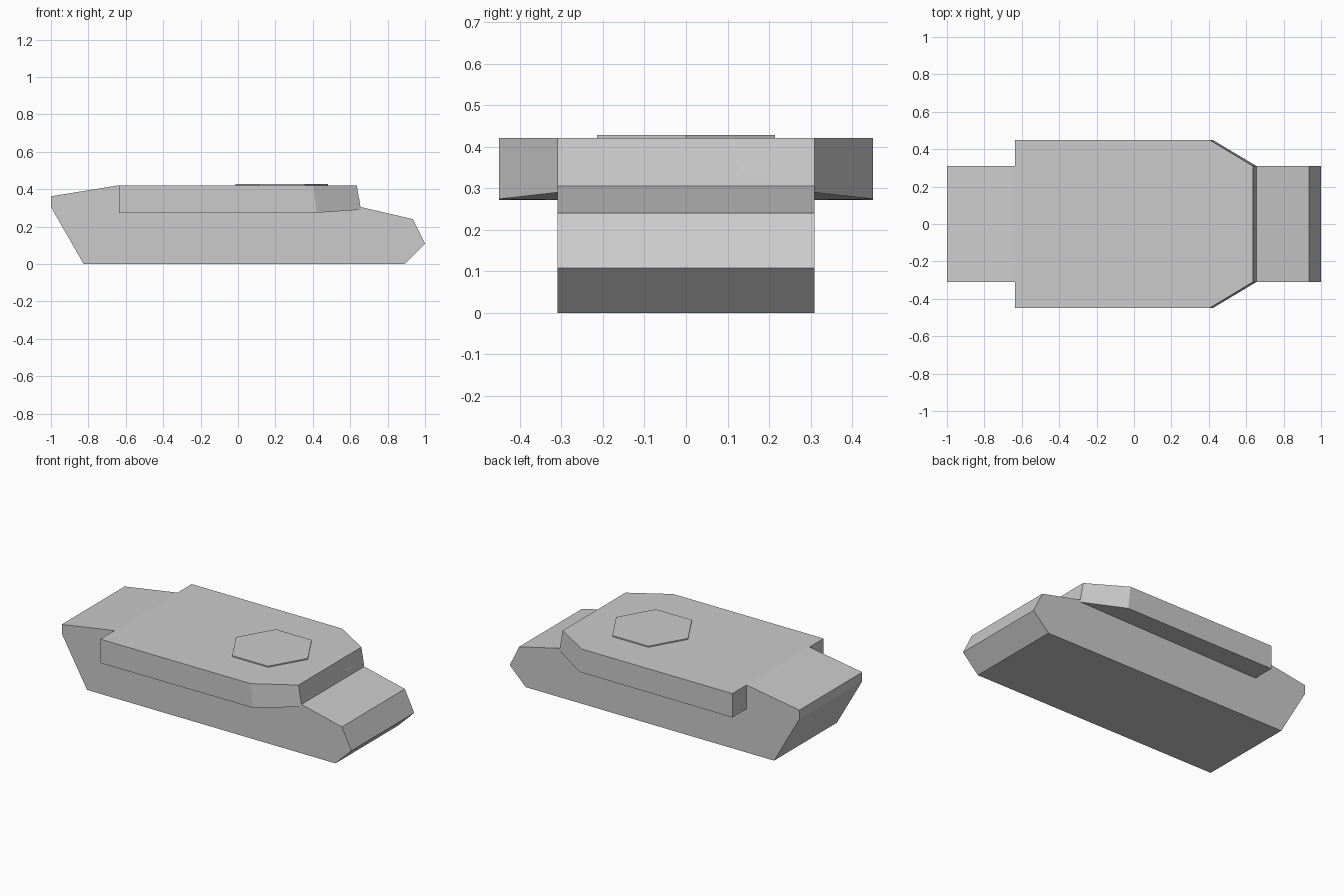
import bpy
import math

if "Cube" in bpy.data.objects:
    bpy.data.objects.remove(bpy.data.objects["Cube"])


def make_mesh(name, verts, faces):
    mesh = bpy.data.meshes.new(name)
    mesh.from_pydata(verts, [], faces)
    obj = bpy.data.objects.new(name, mesh)
    bpy.context.collection.objects.link(obj)
    return obj


def loft(name, a, b, skip=()):
    """Join two matching rings with side faces and caps; skip drops hidden sides."""
    n = len(a)
    faces = [tuple(range(n))[::-1], tuple(range(n, 2 * n))]
    faces += [(i, (i + 1) % n, n + (i + 1) % n, n + i) for i in range(n) if i not in skip]
    return make_mesh(name, a + b, faces)


HALF = 0.31   # hull half width
DECK = 0.421  # roof height

# Hull: side profile extruded across the width
profile = [(-0.825, 0), (0.89, 0), (1.0, 0.108), (0.935, 0.24), (0.655, 0.305),
           (0.635, DECK), (-0.635, DECK), (-1.0, 0.362), (-1.0, 0.305)]
loft("hull", [(x, HALF, z) for x, z in profile], [(x, -HALF, z) for x, z in profile])

# Side sponson: tapered at the front, open where it meets the hull, mirrored
bottom = [(-0.635, HALF, 0.272), (-0.635, 0.45, 0.272),
          (0.42, 0.45, 0.274), (0.655, HALF, 0.29)][::-1]
top = [(-0.635, HALF, DECK), (-0.635, 0.45, DECK),
       (0.403, 0.45, DECK), (0.635, HALF, DECK)][::-1]
# the front end folds forward to the step in the hull
sponson = loft("side_sponson", bottom, top, skip=(3,))
sponson.data.flip_normals() if sponson.data.polygons[0].normal.z > 0 else None
mirror = sponson.modifiers.new("mirror", 'MIRROR')
mirror.use_axis = (False, True, False)

# Turret ring: thin six-sided plate on the roof
bpy.ops.mesh.primitive_cylinder_add(vertices=6, radius=0.248, depth=0.018,
                                    location=(0.234, 0, 0.419),
                                    rotation=(0, 0, math.radians(30)))
ring = bpy.context.object
ring.name = "turret_plate"
ring.scale.y = ring.scale.x = 1.0

# Vision slit: shallow wedge just breaking the front plate
slit = [(0.6505, 0.13, 0.338), (0.6505, 0.205, 0.338), (0.646, 0.205, 0.358), (0.646, 0.13, 0.358)]
loft("vision_slit", [(x - 0.015, y, z) for x, y, z in slit], slit)
